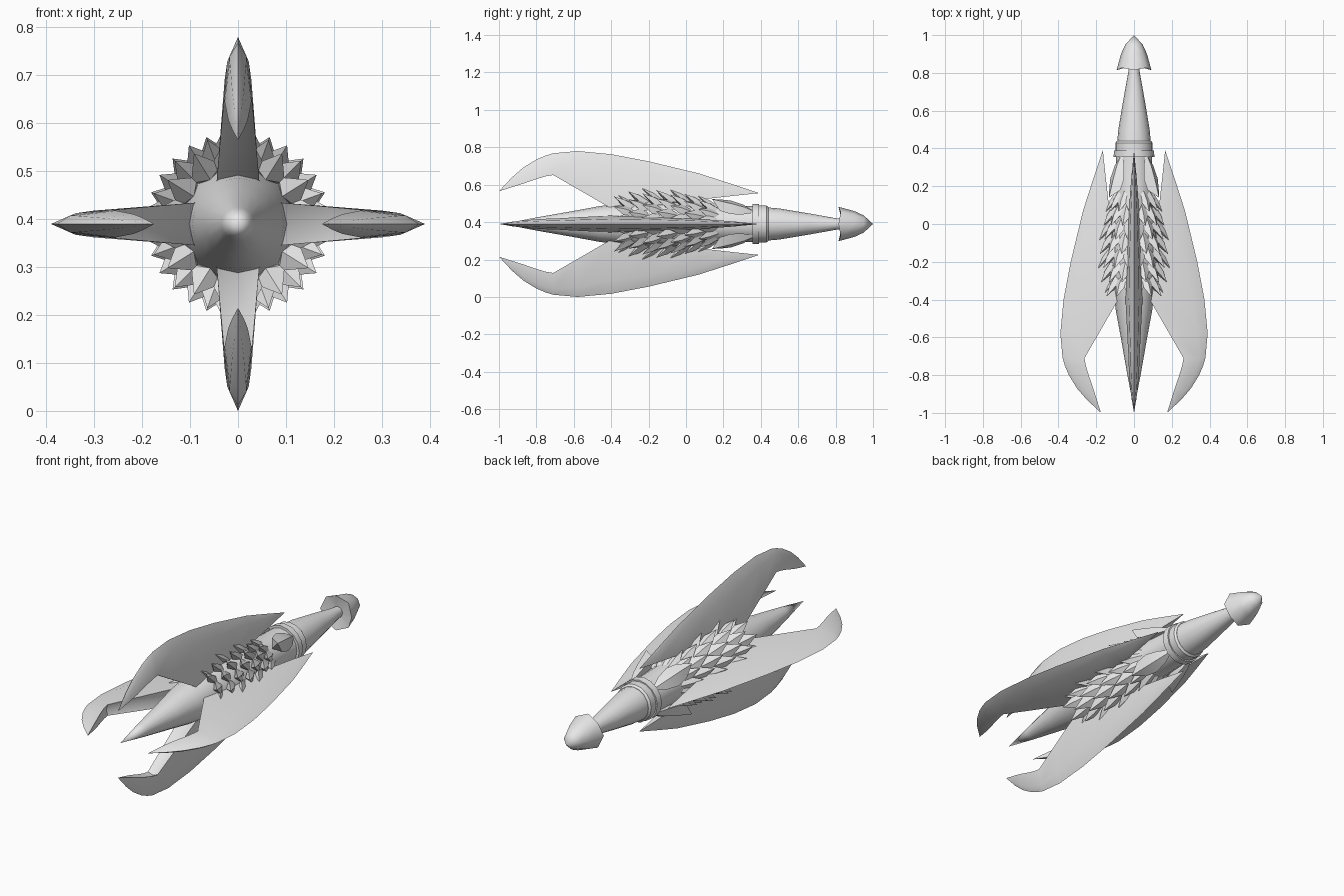
import bpy, bmesh, math
from mathutils import Vector

if "Cube" in bpy.data.objects:
    bpy.data.objects.remove(bpy.data.objects["Cube"])

CZ = 0.39  # height of the long axis, which runs along y
grey = bpy.data.materials.new("plain_grey")
grey.diffuse_color = (0.8, 0.8, 0.8, 1)
grey.use_nodes = True
grey.node_tree.nodes["Principled BSDF"].inputs["Base Color"].default_value = grey.diffuse_color


def place(u, y, r, a):
    """Tangential offset, length position, radius and angle -> world point."""
    return Vector((r * math.cos(a) - u * math.sin(a), y,
                   CZ + r * math.sin(a) + u * math.cos(a)))


def finish(name, bm, angle):
    bmesh.ops.remove_doubles(bm, verts=bm.verts, dist=1e-5)
    bmesh.ops.dissolve_degenerate(bm, edges=bm.edges, dist=1e-6)
    bmesh.ops.recalc_face_normals(bm, faces=bm.faces)
    mesh = bpy.data.meshes.new(name)
    bm.to_mesh(mesh)
    bm.free()
    mesh.materials.append(grey)
    ob = bpy.data.objects.new(name, mesh)
    bpy.context.collection.objects.link(ob)
    bpy.ops.object.select_all(action='DESELECT')
    ob.select_set(True)
    bpy.context.view_layer.objects.active = ob
    bpy.ops.object.shade_smooth_by_angle(angle=math.radians(angle))


def skin(bm, rings):
    """Join rings of points with quads and cap both ends."""
    loops = [[bm.verts.new(p) for p in ring] for ring in rings]
    n = len(loops[0])
    for a, b in zip(loops, loops[1:]):
        for i in range(n):
            j = (i + 1) % n
            bm.faces.new((a[i], a[j], b[j], b[i]))
    bm.faces.new(loops[0])
    bm.faces.new(loops[-1])


def lathe(name, profile, sides, angle=35, zigzag=0):
    bm = bmesh.new()
    rings = []
    for k, (y, r) in enumerate(profile):
        rings.append([place(0, y + (zigzag if k == 1 and i % 2 else 0), max(r, 1e-6),
                            math.tau * i / sides) for i in range(sides)])
    skin(bm, rings)
    finish(name, bm, angle)


# Core with the front spike
lathe("core_spike", [(-0.98, 0), (-0.8, 0.035), (-0.6, 0.07), (-0.46, 0.096), (-0.39, 0.104),
                     (-0.2, 0.13), (0, 0.12), (0.12, 0.1), (0.36, 0.095)], 16)

# Collar bands, tapered grip and pommel
lathe("collar", [(0.355, 0.08), (0.355, 0.108), (0.39, 0.106), (0.39, 0.099),
                 (0.43, 0.099), (0.44, 0.09)], 16)
lathe("grip", [(0.42, 0.09), (0.5, 0.083), (0.65, 0.058), (0.8, 0.031), (0.83, 0.028)], 16)
lathe("pommel", [(0.835, 0.02), (0.815, 0.092), (0.9, 0.069), (0.95, 0.046), (1, 0)],
      8, 50, 0.012)

# Four hooked blades: y, outer radius, inner radius, half width
BLADE = [(-1, .175, .175, 0), (-.93, .25, .197, .012), (-.87, .302, .216, .02),
         (-.8, .345, .24, .025), (-.75, .366, .255, .028), (-.71, .378, .262, .029),
         (-.58, .39, .187, .036), (-.4, .373, .083, .045), (-.2, .335, .09, .04),
         (.07, .27, .13, .027), (.25, .212, .15, .014), (.39, .165, .165, 0)]
for k, side in enumerate(("right", "top", "left", "bottom")):
    bm = bmesh.new()
    rings = []
    for y, ro, ri, w in BLADE:
        mid = ri + 0.75 * (ro - ri)
        section = [(0, ro), (0.62 * w, mid), (w, ri), (0, ri + 0.3 * w),
                   (-w, ri), (-0.62 * w, mid)]
        rings.append([place(u, y, r, k * math.pi / 2) for u, r in section])
    skin(bm, rings)
    finish("blade_" + side, bm, 32)

# Overlapping pointed scales in staggered rows between the blades
bm = bmesh.new()
for row in range(7):
    y = -0.385 + 0.075 * row
    rt = 0.194 - 0.6 * (y + 0.2) ** 2
    angles = (20, 45, 70) if row % 2 else (10, 32, 58, 80)
    for q in range(4):
        for deg in angles:
            a = math.radians(deg + 90 * q)
            pts = [(0, y + 0.14, rt - 0.075), (0.038, y + 0.07, rt - 0.05), (0, y, rt),
                   (-0.038, y + 0.07, rt - 0.05)]
            rim = [bm.verts.new(place(u, v, r, a)) for u, v, r in pts]
            ridge = bm.verts.new(place(0, y + 0.06, rt - 0.022, a))
            under = bm.verts.new(place(0, y + 0.05, rt - 0.065, a))
            for i in range(4):
                bm.faces.new((rim[i], rim[(i + 1) % 4], ridge))
                bm.faces.new((rim[(i + 1) % 4], rim[i], under))
finish("scales", bm, 20)

# Four flared petals in front of the collar, on the diagonals
PETAL = [(.36, .1, .085, 0.008), (.31, .128, .085, .035), (.24, .155, .09, .052),
         (.18, .175, .105, .042), (.14, .188, .186, 0)]
for k in range(4):
    bm = bmesh.new()
    rings = []
    for y, ro, ri, w in PETAL:
        mid = ri + 0.55 * (ro - ri)
        rings.append([place(u, y, r, math.pi / 4 + k * math.pi / 2)
                      for u, r in ((0, ro), (w, mid), (0, ri), (-w, mid))])
    skin(bm, rings)
    finish("petal_%d" % (k + 1), bm, 40)
